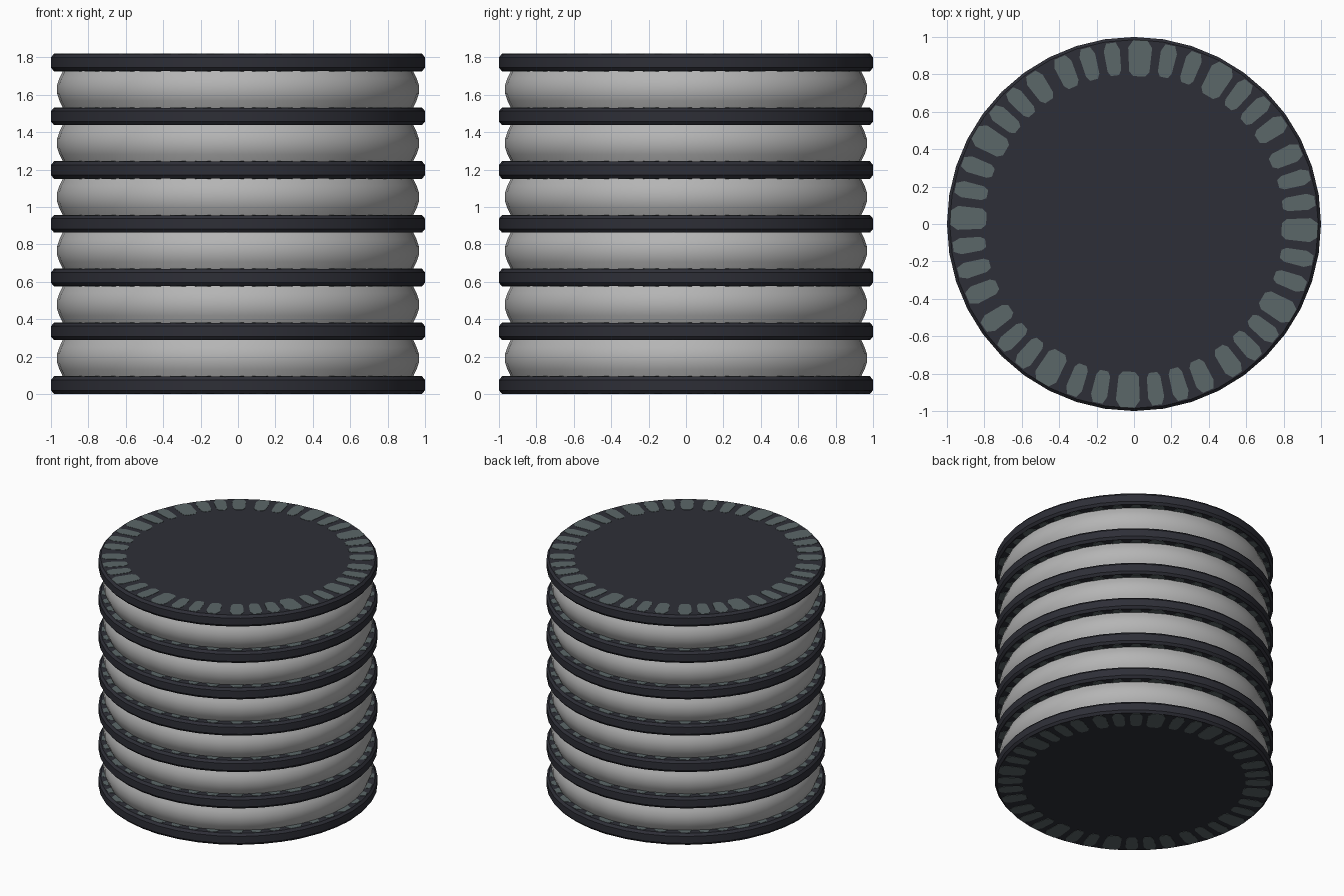
import bpy, bmesh, math

if "Cube" in bpy.data.objects:
    bpy.data.objects.remove(bpy.data.objects["Cube"])

SIDES = 40
PITCH = 0.2875
THICK = 0.095


def material(name, rgb):
    m = bpy.data.materials.new(name)
    m.diffuse_color = (*rgb, 1)
    m.use_nodes = True
    m.node_tree.nodes["Principled BSDF"].inputs["Base Color"].default_value = m.diffuse_color
    return m


DARK = material("dark slate", (0.027, 0.028, 0.038))
GREY = material("light grey", (0.46, 0.46, 0.46))
TEAL = material("grey teal", (0.105, 0.135, 0.138))


def finish(bm, name, mat, smooth=None):
    bmesh.ops.recalc_face_normals(bm, faces=bm.faces[:])
    me = bpy.data.meshes.new(name)
    bm.to_mesh(me)
    bm.free()
    me.materials.append(mat)
    ob = bpy.data.objects.new(name, me)
    bpy.context.collection.objects.link(ob)
    if smooth:
        bpy.ops.object.select_all(action='DESELECT')
        ob.select_set(True)
        bpy.context.view_layer.objects.active = ob
        bpy.ops.object.shade_smooth_by_angle(angle=math.radians(smooth))
    return ob


def lathe(name, profile, mat, smooth, caps):
    """Revolve (radius, height) points around z."""
    bm = bmesh.new()
    rings = []
    for r, z in profile:
        rings.append([bm.verts.new((r * math.cos(2 * math.pi * i / SIDES),
                                    r * math.sin(2 * math.pi * i / SIDES), z))
                      for i in range(SIDES)])
    for a, b in zip(rings, rings[1:]):
        for i in range(SIDES):
            j = (i + 1) % SIDES
            bm.faces.new((a[i], a[j], b[j], b[i]))
    if caps:
        bm.faces.new(rings[0])
        bm.faces.new(rings[-1])
    return finish(bm, name, mat, smooth)


# (angle in the quarter, half width) of each pad; the quarter repeats four times
PADS = [(88, .064), (78.5, .044), (70, .044), (60, .064), (51, .046),
        (43, .044), (34.5, .05), (24, .05), (15.5, .043), (7.3, .043)]


def pads(name, z0, z1):
    """Ring of thin rounded radial pads."""
    bm = bmesh.new()
    for quarter in range(4):
        for deg, w in PADS:
            a = math.radians(deg + 90 * quarter)
            r0, r1 = (0.79, 0.982) if w > .06 else (0.8, 0.975)
            half = [(r0, w * .5), (r0 + .025, w * .85), (r1 - .04, w), (r1, w * .6)]
            outline = half + [(r, -t) for r, t in reversed(half)]
            rings = [[bm.verts.new((r * math.cos(a) - t * math.sin(a),
                                    r * math.sin(a) + t * math.cos(a), z))
                      for r, t in outline] for z in (z0, z1)]
            bm.faces.new(rings[0])
            bm.faces.new(rings[1])
            n = len(outline)
            for i in range(n):
                j = (i + 1) % n
                bm.faces.new((rings[0][i], rings[0][j], rings[1][j], rings[1][i]))
    return finish(bm, name, TEAL)


# Chamfered discs with pads on both faces
for k in range(7):
    z = k * PITCH
    lo, hi = z + .002, z + THICK - .002
    lathe(f"disc_{k + 1}", [(.985, lo), (1, lo + .018), (1, hi - .018), (.985, hi)],
          DARK, 30, True)
    pads(f"lower_pads_{k + 1}", z, lo + .001)
    pads(f"upper_pads_{k + 1}", hi - .001, z + THICK)

# Bulging bands between the discs
for k in range(6):
    z0 = k * PITCH + THICK - .004
    h = PITCH - THICK + .008
    lathe(f"band_{k + 1}",
          [(.935, z0), (.955, z0 + .2 * h), (.967, z0 + .38 * h),
           (.967, z0 + .62 * h), (.955, z0 + .8 * h), (.935, z0 + h)],
          GREY, 40, False)
